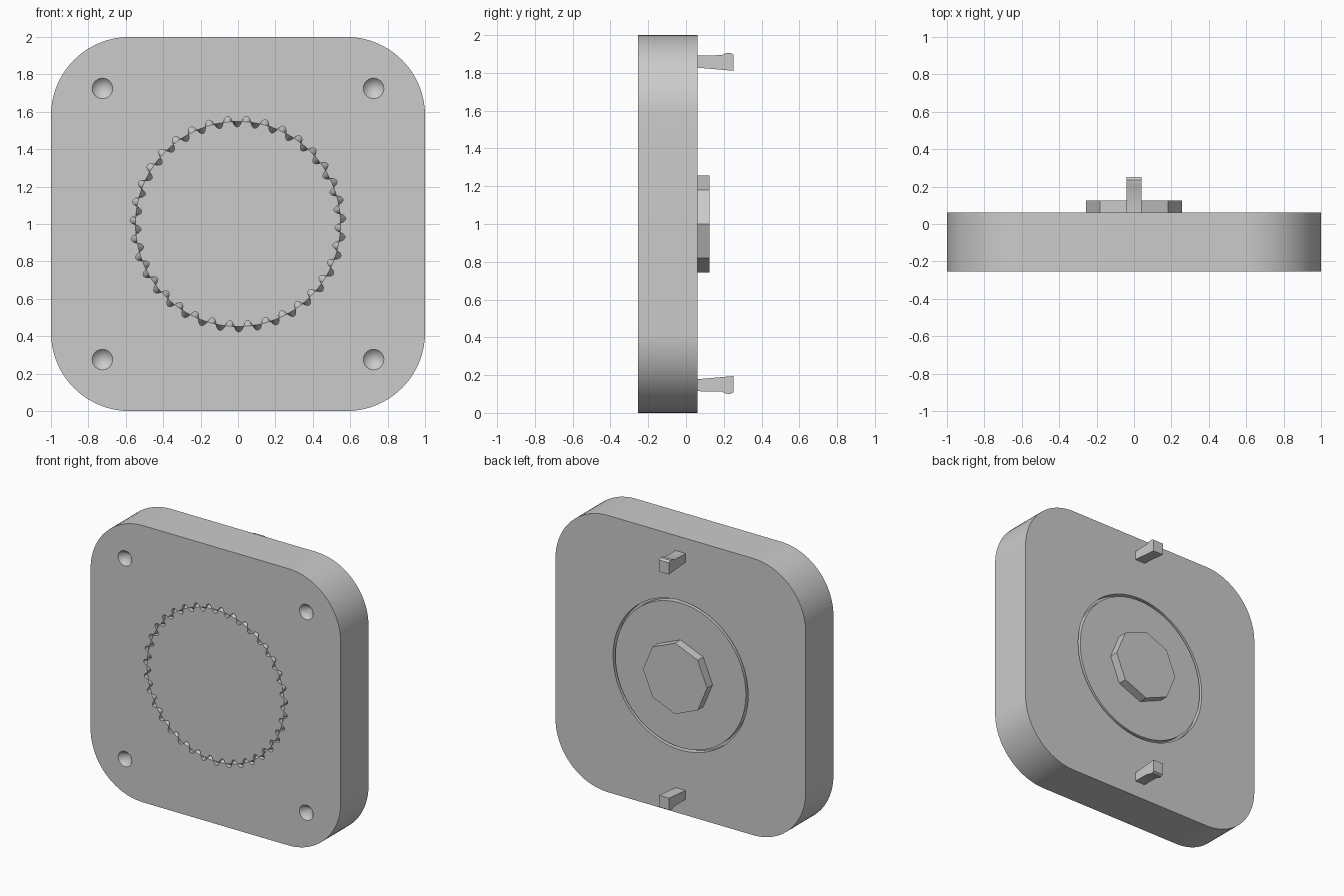
import bpy, bmesh
from math import sin, cos, pi, tau, copysign, radians

if "Cube" in bpy.data.objects:
    bpy.data.objects.remove(bpy.data.objects["Cube"], do_unlink=True)

FRONT, BACK, MID = -0.255, 0.062, 1.0
grey = bpy.data.materials.new("light grey")
grey.use_nodes = True
grey.diffuse_color = (0.6, 0.6, 0.6, 1)
grey.node_tree.nodes["Principled BSDF"].inputs["Base Color"].default_value = (0.6, 0.6, 0.6, 1)


def finish(bm, name):
    bmesh.ops.recalc_face_normals(bm, faces=bm.faces[:])
    mesh = bpy.data.meshes.new(name)
    bm.to_mesh(mesh)
    bm.free()
    mesh.materials.append(grey)
    ob = bpy.data.objects.new(name, mesh)
    bpy.context.collection.objects.link(ob)
    bpy.ops.object.select_all(action="DESELECT")
    ob.select_set(True)
    bpy.context.view_layer.objects.active = ob
    bpy.ops.object.shade_smooth_by_angle(angle=radians(30))
    return ob


def ring(bm, points, y):
    return [bm.verts.new((x, y, z)) for x, z in points]


def loft(bm, a, b):
    for i in range(len(a)):
        j = (i + 1) % len(a)
        bm.faces.new((a[i], a[j], b[j], b[i]))


def cap(bm, *loops):
    # Flat face bounded by the first loop, with the others as holes
    edges = []
    for loop in loops:
        for a, b in zip(loop, loop[1:] + loop[:1]):
            edges.append(bm.edges.get((a, b)) or bm.edges.new((a, b)))
    bmesh.ops.triangle_fill(bm, edges=edges, use_beauty=True, normal=(0, 1, 0))


def circle(r, n, cx=0, cz=MID):
    return [(cx + r * cos(tau * i / n), cz + r * sin(tau * i / n)) for i in range(n)]


def rounded_square(half, r, steps):
    pts = []
    for q in range(4):
        cx = (half - r) * (1 if q in (0, 3) else -1)
        cz = (half - r) * (1 if q < 2 else -1)
        for s in range(steps + 1):
            a = pi / 2 * (q + s / steps)
            pts.append((cx + r * cos(a), MID + cz + r * sin(a)))
    return pts


# Plate with corner dimples, scalloped front groove and round back groove
bm = bmesh.new()
outline = rounded_square(1.0, 0.42, 20)
front, back = ring(bm, outline, FRONT), ring(bm, outline, BACK)
loft(bm, front, back)

dimples = []
for sx in (-1, 1):
    for sz in (-1, 1):
        cx, cz = 0.725 * sx, MID + 0.725 * sz
        rim = ring(bm, circle(0.055, 24, cx, cz), FRONT)
        tip = bm.verts.new((cx, FRONT + 0.06, cz))
        for a, b in zip(rim, rim[1:] + rim[:1]):
            bm.faces.new((a, b, tip))
        dimples.append(rim)

TEETH, PER, R = 35, 12, 0.548
outer, floor, inner = [], [], []
for i in range(TEETH * PER):
    a = tau * i / (TEETH * PER)
    s = sin(tau * i / PER)
    wave = R + 0.029 * copysign(abs(s) ** 0.7, s)
    if i % (PER // 2) == 0:
        wave = R
    t = a + radians(0.5)
    for pts, r in ((outer, max(R, wave)), (floor, wave), (inner, min(R, wave))):
        pts.append((r * cos(t), MID + r * sin(t)))
outer, inner = ring(bm, outer, FRONT), ring(bm, inner, FRONT)
floor = ring(bm, floor, FRONT + 0.04)
loft(bm, outer, floor)
loft(bm, floor, inner)
cap(bm, front, outer, *dimples)
cap(bm, inner)

rings = [ring(bm, circle(r, 96), y) for r, y in
         ((0.54, BACK), (0.54, BACK - 0.04), (0.522, BACK - 0.04), (0.522, BACK))]
for a, b in zip(rings, rings[1:]):
    loft(bm, a, b)
cap(bm, back, rings[0])
cap(bm, rings[-1])
finish(bm, "plate")


# Octagonal hub on the back
bm = bmesh.new()
near, far = ring(bm, circle(0.256, 8), BACK - 0.005), ring(bm, circle(0.256, 8), 0.125)
loft(bm, near, far)
bm.faces.new(near)
bm.faces.new(far)
finish(bm, "back_hub")

# Snap clips: a side profile in y and height, mirrored for the top one
profile = [(BACK - 0.005, 0.115), (0.19, 0.112), (0.21, 0.102), (0.235, 0.1),
           (0.252, 0.11), (0.252, 0.195), (BACK - 0.005, 0.178)]
for name, flip in (("lower_clip", False), ("upper_clip", True)):
    bm = bmesh.new()
    sides = [[bm.verts.new((x, y, 2.006 - z if flip else z)) for y, z in profile]
             for x in (-0.04, 0.04)]
    loft(bm, *sides)
    for side in sides:
        bm.faces.new(side)
    finish(bm, name)
